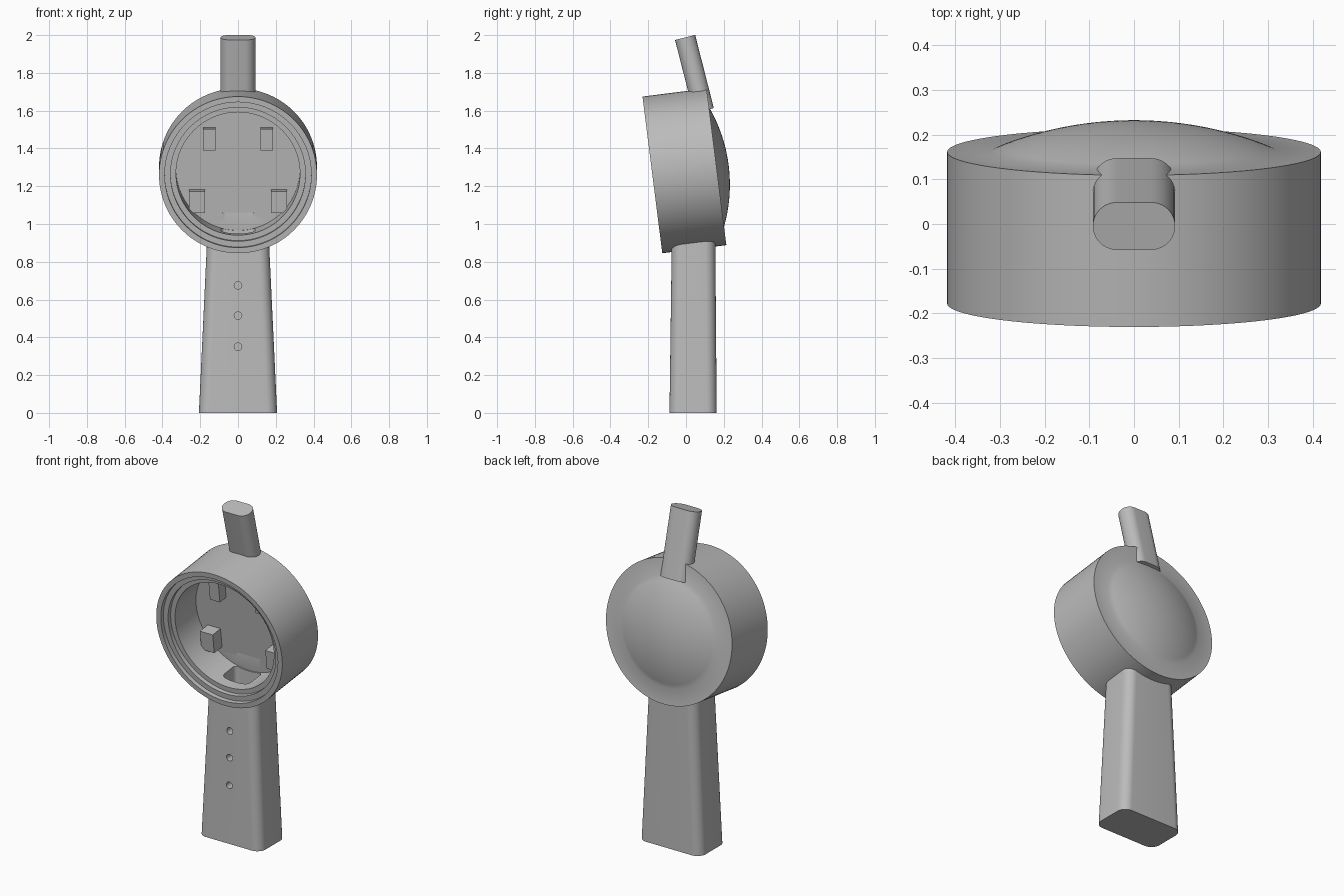
import bpy, bmesh, math
from mathutils import Matrix

cube = bpy.data.objects.get("Cube")
if cube:
    bpy.data.objects.remove(cube, do_unlink=True)

grey = bpy.data.materials.new("plain_grey")
grey.use_nodes = True
grey.diffuse_color = (0.5, 0.5, 0.5, 1)
grey.node_tree.nodes["Principled BSDF"].inputs["Base Color"].default_value = (0.5, 0.5, 0.5, 1)

# Head frame: local z runs from the open front to the back, local y points down
HEAD = Matrix.Translation((0, -0.178, 1.26)) @ Matrix.Rotation(math.radians(-82.8), 4, 'X')
STRAP = Matrix.Translation((0, 0.094, 1.60)) @ Matrix.Rotation(math.radians(14.3), 4, 'X')


def finish(name, bm, matrix=Matrix()):
    bmesh.ops.recalc_face_normals(bm, faces=bm.faces)
    bm.transform(matrix)
    mesh = bpy.data.meshes.new(name)
    bm.to_mesh(mesh)
    bm.free()
    mesh.materials.append(grey)
    obj = bpy.data.objects.new(name, mesh)
    bpy.context.collection.objects.link(obj)
    return obj


def loft(name, sections, radius, matrix=Matrix(), steps=10):
    """Rounded-rectangle sections (half width, half depth, centre y, z), capped."""
    bm = bmesh.new()
    rings = []
    for w, d, cy, z in sections:
        ring = []
        for k, (sx, sy) in enumerate([(1, 1), (-1, 1), (-1, -1), (1, -1)]):
            for i in range(steps + 1):
                a = math.pi / 2 * (k + i / steps)
                ring.append(bm.verts.new((sx * (w - radius) + radius * math.cos(a),
                                          cy + sy * (d - radius) + radius * math.sin(a), z)))
        rings.append(ring)
    n = len(rings[0])
    for low, high in zip(rings, rings[1:]):
        for i in range(n):
            bm.faces.new((low[i], low[(i + 1) % n], high[(i + 1) % n], high[i]))
    bm.faces.new(rings[0])
    bm.faces.new(rings[-1])
    return finish(name, bm, matrix)


def lathe(name, profile, matrix, sides=96):
    """Closed solid of revolution about z; first and last points lie on the axis."""
    bm = bmesh.new()
    rings = []
    for r, z in profile[1:-1]:
        rings.append([bm.verts.new((r * math.cos(math.tau * i / sides),
                                    r * math.sin(math.tau * i / sides), z)) for i in range(sides)])
    for a, b in zip(rings, rings[1:]):
        for i in range(sides):
            j = (i + 1) % sides
            bm.faces.new((a[i], a[j], b[j], b[i]))
    bm.faces.new(rings[0])
    tip = bm.verts.new((0, 0, profile[-1][1]))
    for i in range(sides):
        bm.faces.new((rings[-1][i], rings[-1][(i + 1) % sides], tip))
    return finish(name, bm, matrix)


def box(name, centre, size, matrix):
    bm = bmesh.new()
    bmesh.ops.create_cube(bm, size=1, matrix=Matrix.Translation(centre) @ Matrix.Diagonal((*size, 1)))
    return finish(name, bm, matrix)


def activate(obj):
    bpy.ops.object.select_all(action='DESELECT')
    obj.select_set(True)
    bpy.context.view_layer.objects.active = obj


def cut(obj, cutter):
    cutter.hide_render = True
    activate(obj)
    mod = obj.modifiers.new("cut", 'BOOLEAN')
    mod.operation = 'DIFFERENCE'
    mod.solver = 'EXACT'
    mod.object = cutter
    bpy.ops.object.modifier_apply(modifier=mod.name)


# Round head: stepped rim, deep cavity and domed back
FLOOR, BACK = 0.25, 0.342
DOME_R, DOME_H = 0.32, 0.065
ball = (DOME_R ** 2 + DOME_H ** 2) / (2 * DOME_H)
spread = math.asin(DOME_R / ball)
dome = [(ball * math.sin(spread * (1 - t / 12)),
         BACK + DOME_H - ball + ball * math.cos(spread * (1 - t / 12))) for t in range(13)]
head = lathe("round_head", [(0, FLOOR), (0.328, FLOOR), (0.328, 0.05), (0.357, 0.05),
                            (0.357, 0.025), (0.388, 0.025), (0.388, 0), (0.418, 0),
                            (0.418, BACK)] + dome, HEAD)

# Tapered handle
handle = loft("handle", [(0.207, 0.125, 0.0375, 0), (0.163, 0.115, 0.04, 0.93)], 0.055)

# Pocket from the cavity down into the handle
pocket = loft("pocket_cutter", [(0.09, 0.065, 0.04, 0.15), (0.09, 0.065, 0.04, 1.06)], 0.025)
cut(head, pocket)
cut(handle, pocket)
cutters = [pocket]

# Three small holes up the front of the handle
for z in (0.35, 0.515, 0.675):
    bm = bmesh.new()
    bmesh.ops.create_cone(bm, cap_ends=True, segments=24, radius1=0.02, radius2=0.02, depth=0.12)
    drill = finish("hole_cutter", bm, Matrix.Translation((0, -0.08, z)) @ Matrix.Rotation(math.pi / 2, 4, 'X'))
    cut(handle, drill)
    cutters.append(drill)
for c in cutters:
    bpy.data.objects.remove(c, do_unlink=True)

# Leaning strap at the top
strap = loft("top_strap", [(0.092, 0.055, 0, 0), (0.092, 0.055, 0, 0.4)], 0.0545, STRAP)

# Support blocks on the cavity floor, mirrored in pairs
for side, sx in (("left", 1), ("right", -1)):
    box("upper_block_" + side, (sx * 0.152, -0.163, 0.223), (0.066, 0.116, 0.065), HEAD)
    box("lower_block_" + side, (sx * 0.2175, 0.168, 0.215), (0.085, 0.116, 0.08), HEAD)

# Smooth curves, crisp edges
for obj in (head, handle, strap):
    activate(obj)
    bpy.ops.object.shade_smooth_by_angle(angle=math.radians(30))
